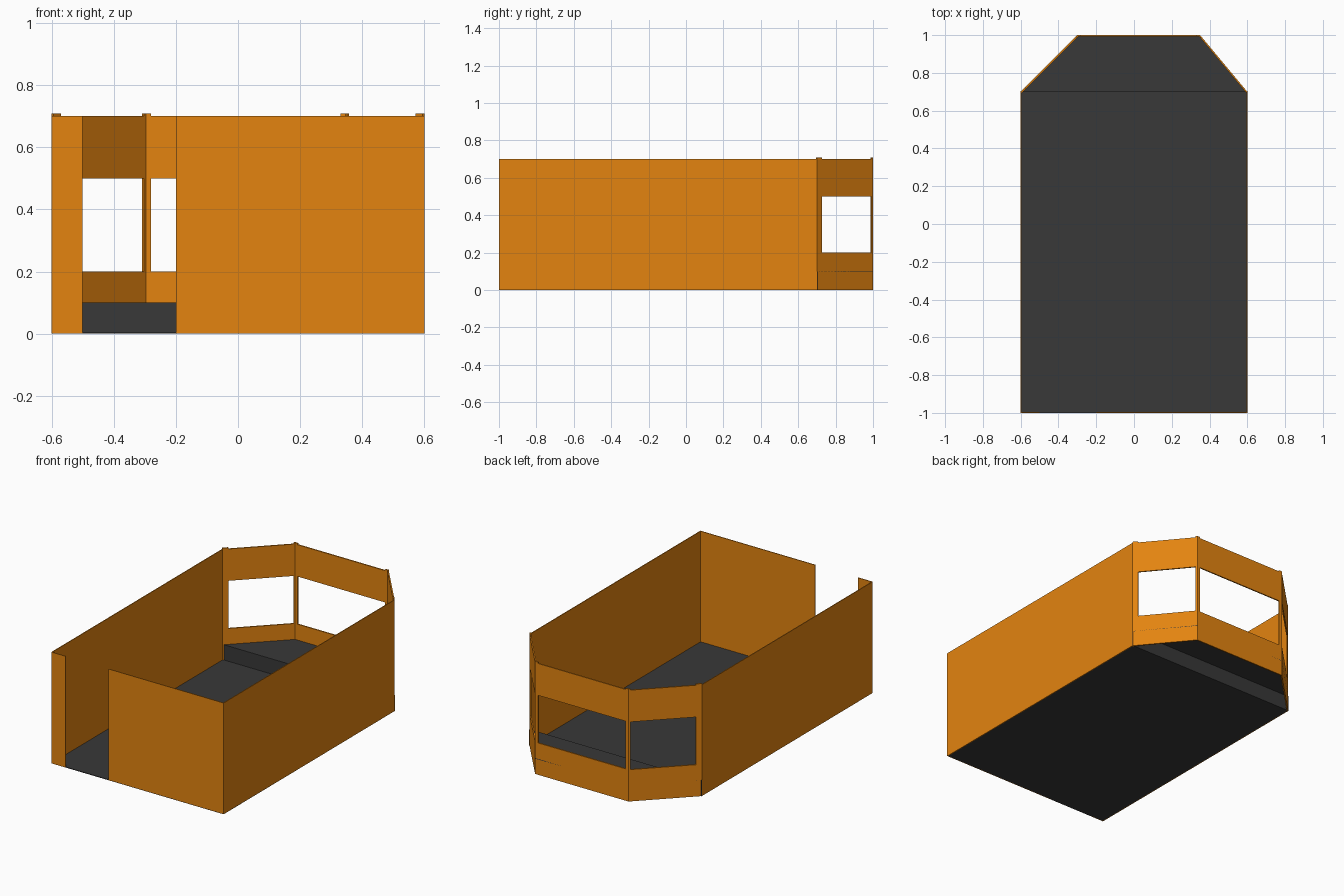
import bpy, bmesh
from mathutils import Vector

if "Cube" in bpy.data.objects:
    bpy.data.objects.remove(bpy.data.objects["Cube"])


def material(name, rgb):
    m = bpy.data.materials.new(name)
    m.diffuse_color = (*rgb, 1)
    m.use_nodes = True
    m.node_tree.nodes["Principled BSDF"].inputs["Base Color"].default_value = m.diffuse_color
    return m


ORANGE = material("orange wall", (0.77, 0.23, 0.005))
GREY = material("dark grey floor", (0.04, 0.04, 0.04))


def finish(name, bm, mat, thickness):
    """Turn a flat sheet into an object, thickened against its normal."""
    bmesh.ops.remove_doubles(bm, verts=bm.verts, dist=1e-5)
    mesh = bpy.data.meshes.new(name)
    bm.to_mesh(mesh)
    bm.free()
    mesh.materials.append(mat)
    ob = bpy.data.objects.new(name, mesh)
    bpy.context.collection.objects.link(ob)
    mod = ob.modifiers.new("thickness", 'SOLIDIFY')
    mod.thickness = thickness
    mod.offset = -1
    return ob


def wall(name, p0, p1, top=0.7, hole=None, thickness=0.005, start=0.0, end=0.0):
    """Wall from p0 to p1 (outside on the right); hole = (s0, s1, z0, z1)."""
    a, b = Vector((*p0, 0)), Vector((*p1, 0))
    length = (b - a).length
    d = (b - a) / length
    s_cuts, z_cuts = {start, length - end}, {0.0, top}
    if hole:
        s_cuts |= set(hole[:2])
        z_cuts |= set(hole[2:])
    s_cuts, z_cuts = sorted(s_cuts), sorted(z_cuts)
    bm = bmesh.new()
    for s0, s1 in zip(s_cuts, s_cuts[1:]):
        for z0, z1 in zip(z_cuts, z_cuts[1:]):
            if hole and hole[0] <= s0 < hole[1] and hole[2] <= z0 < hole[3]:
                continue
            corners = ((s0, z0), (s1, z0), (s1, z1), (s0, z1))
            bm.faces.new([bm.verts.new(a + d * s + Vector((0, 0, z))) for s, z in corners])
    return finish(name, bm, ORANGE, thickness)


def slab(name, points, z, thickness=0.004):
    bm = bmesh.new()
    bm.faces.new([bm.verts.new((x, y, z)) for x, y in points])
    return finish(name, bm, GREY, thickness)


# Corners of the plan, counter-clockwise
FL, FR = (-0.6, -1.0), (0.6, -1.0)
SR, BR = (0.6, 0.7), (0.35, 1.0)
BL, SL = (-0.3, 1.0), (-0.6, 0.7)

# Main walls, with a full-height doorway in the front
wall("front_wall", FL, FR, hole=(0.1, 0.4, 0.0, 0.7))
wall("right_wall", FR, SR)
wall("left_wall", SL, FL)

# Bay: each panel has a sill and lintel between two slightly taller posts
for name, p0, p1, w0, w1 in (("bay_right", SR, BR, 0.034, 0.012),
                             ("bay_back", BR, BL, 0.02, 0.02),
                             ("bay_left", BL, SL, 0.012, 0.034)):
    length = (Vector(p1) - Vector(p0)).length
    wall(name + "_panel", p0, p1, hole=(w0, length - w1, 0.2, 0.5),
         thickness=0.008, start=w0, end=w1)
    wall(name + "_start_post", p0, p1, top=0.708, thickness=0.008, end=length - w0)
    wall(name + "_end_post", p0, p1, top=0.708, thickness=0.008, start=length - w1)

# Floor, and the raised bay floor with its riser (hollow underneath)
slab("main_floor", (FL, FR, SR, SL), 0.004)
slab("bay_floor", (SR, BR, BL, SL), 0.1)
riser = wall("bay_riser", SL, SR, top=0.1, thickness=0.004)
riser.data.materials[0] = GREY
